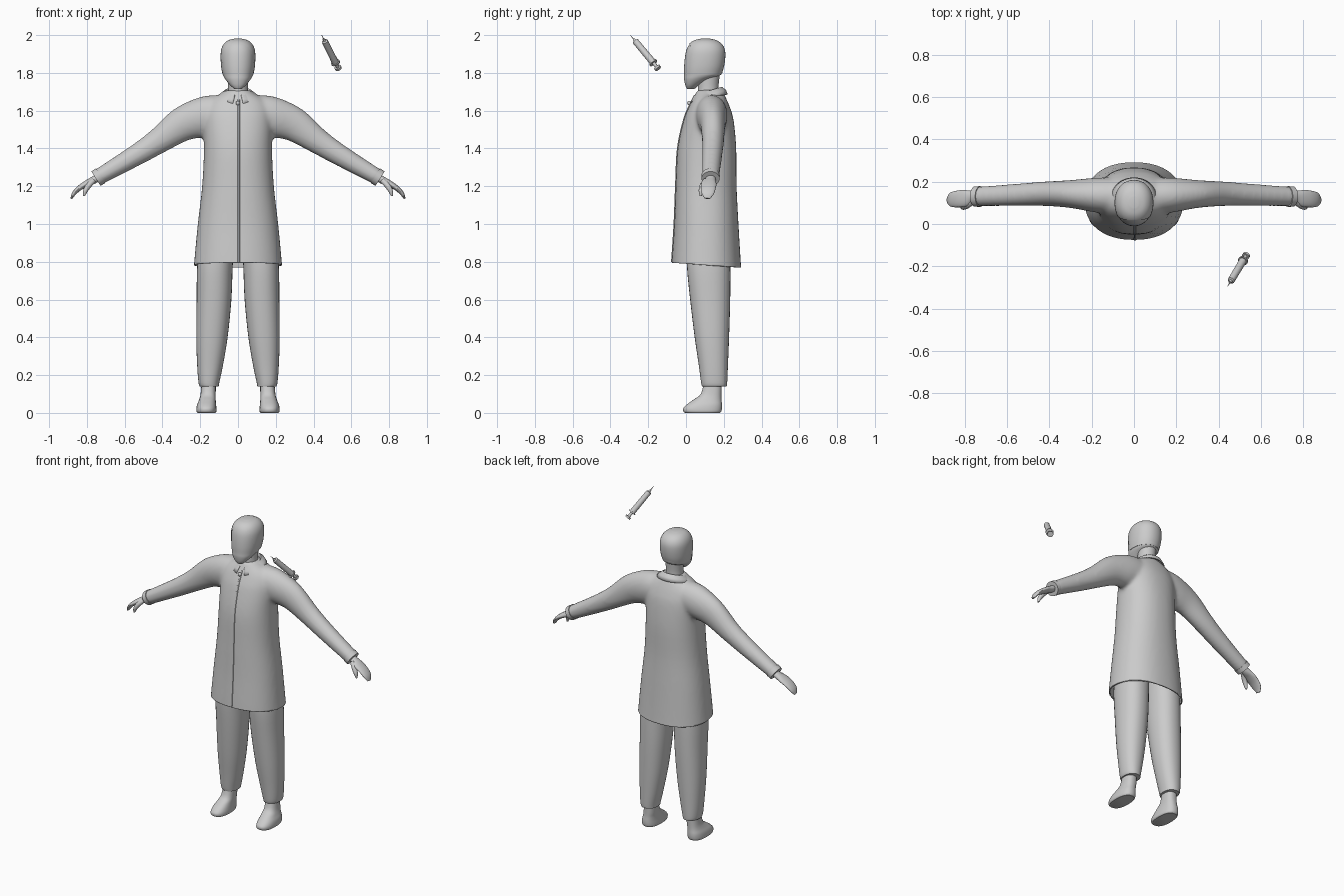
import bpy, bmesh, math
from mathutils import Vector

if "Cube" in bpy.data.objects:
    bpy.data.objects.remove(bpy.data.objects["Cube"])

grey = bpy.data.materials.new("plain_grey")
grey.use_nodes = True
GREY = (0.6, 0.6, 0.6, 1)
grey.diffuse_color = GREY
grey.node_tree.nodes["Principled BSDF"].inputs["Base Color"].default_value = GREY


def finish(name, bm, angle=40):
    """Turn a bmesh into a smooth shaded object."""
    bmesh.ops.recalc_face_normals(bm, faces=bm.faces)
    mesh = bpy.data.meshes.new(name)
    bm.to_mesh(mesh)
    bm.free()
    mesh.materials.append(grey)
    obj = bpy.data.objects.new(name, mesh)
    bpy.context.collection.objects.link(obj)
    bpy.ops.object.select_all(action='DESELECT')
    obj.select_set(True)
    bpy.context.view_layer.objects.active = obj
    bpy.ops.object.shade_smooth_by_angle(angle=math.radians(angle))
    return obj


def refine(rows, steps):
    """Catmull-Rom interpolation of rows of numbers."""
    out = []
    for i in range(len(rows) - 1):
        a, b, c, d = (rows[max(0, min(len(rows) - 1, i + k))] for k in (-1, 0, 1, 2))
        for s in range(steps):
            t = s / steps
            out.append([0.5 * (2*q + (r - p)*t + (2*p - 5*q + 4*r - w)*t*t
                               + (3*q - p - 3*r + w)*t**3)
                        for p, q, r, w in zip(a, b, c, d)])
    return out + [rows[-1]]


def loft(bm, rings, n=32, power=2.0):
    """Skin closed superellipse rings given as (centre, u, v)."""
    def bend(c):
        return math.copysign(abs(c) ** (2 / power), c)
    loops = []
    for centre, u, v in rings:
        loops.append([bm.verts.new(centre + u * bend(math.cos(2*math.pi*k/n))
                                   + v * bend(math.sin(2*math.pi*k/n))) for k in range(n)])
    for a, b in zip(loops, loops[1:]):
        for k in range(n):
            bm.faces.new((a[k], a[(k+1) % n], b[(k+1) % n], b[k]))
    bm.faces.new(loops[0])
    bm.faces.new(loops[-1])


def stack(rows, steps=4):
    """Rows of z, centre x, half width, front y, back y -> level rings."""
    return [(Vector((x, (f + b) / 2, z)), Vector((w, 0, 0)), Vector((0, (b - f) / 2, 0)))
            for z, x, w, f, b in refine(rows, steps)]


def limb(rows, side, steps=4):
    """Rows of x, y, z, half depth, half thickness along a path -> rings across it."""
    rows = refine(rows, steps)
    pts = [Vector((r[0] * side, r[1], r[2])) for r in rows]
    rings = []
    for i, r in enumerate(rows):
        d = pts[min(i + 1, len(pts) - 1)] - pts[max(i - 1, 0)]
        v = d.cross(Vector((0, 1, 0))).normalized()
        rings.append((pts[i], v.cross(d).normalized() * r[3], v * r[4]))
    return rings


# Coat: body and sleeves fused into one cloth surface
body = [(0.70, 0, .24, -.078, .298), (0.80, 0, .232, -.075, .29), (1.0, 0, .213, -.062, .278),
        (1.2, 0, .19, -.054, .268), (1.4, 0, .18, -.044, .266), (1.55, 0, .182, -.012, .252),
        (1.62, 0, .17, .015, .232), (1.66, 0, .14, .035, .215), (1.69, 0, .09, .05, .2),
        (1.71, 0, .06, .06, .18)]
sleeve = [(.07, .135, 1.58, .08, .1), (.13, .135, 1.578, .085, .105), (.2, .138, 1.562, .08, .105),
          (.30, .142, 1.525, .066, .091), (.425, .143, 1.437, .058, .068),
          (.55, .138, 1.358, .053, .056), (.745, .13, 1.245, .046, .043)]
bm = bmesh.new()
loft(bm, stack(body), 48, 2.25)
for side in (-1, 1):
    loft(bm, limb(sleeve, side))
coat = finish("coat", bm)
remesh = coat.modifiers.new("fuse", 'REMESH')
remesh.mode, remesh.voxel_size = 'VOXEL', 0.011
smooth = coat.modifiers.new("soften", 'SMOOTH')
smooth.factor, smooth.iterations = 0.5, 10
fused = bpy.data.meshes.new_from_object(coat.evaluated_get(bpy.context.evaluated_depsgraph_get()))
bpy.data.objects.remove(coat)
bm = bmesh.new()
bm.from_mesh(fused)
bmesh.ops.bisect_plane(bm, geom=bm.verts[:] + bm.edges[:] + bm.faces[:], clear_inner=True,
                       plane_co=(0, .11, .782), plane_no=(0, .07, 1))
coat = finish("coat", bm)
cloth = coat.modifiers.new("thickness", 'SOLIDIFY')
cloth.thickness = 0.008

# Front closure: a narrow raised edge down the coat, and a top button
bm = bmesh.new()
edge = [(Vector((.004, f, z)), Vector((.006, 0, 0)), Vector((0, .004, 0)))
        for z, x, w, f, b in refine(body[1:8], 5)]
loft(bm, edge, 8)
finish("coat_front_edge", bm)
bm = bmesh.new()
bmesh.ops.create_uvsphere(bm, u_segments=16, v_segments=8, radius=.012)
bmesh.ops.translate(bm, verts=bm.verts, vec=(0, .018, 1.64))
finish("top_button", bm)

# Collar: folded band, open at the front
bm = bmesh.new()
strips = []
for k in range(49):
    t = math.radians(-166 + 332 * k / 48)
    s, c = math.sin(t), math.cos(t)
    drop = (1 - c) / 2
    point = drop ** 6
    strips.append([bm.verts.new(p) for p in (
        (.062 * s, .115 + .065 * c, 1.70 - .045 * drop),
        (.072 * s, .115 + .075 * c, 1.722 - .045 * drop),
        (.09 * s, .12 + .088 * c, 1.708 - .045 * drop - .005 * point),
        (.107 * s, .12 + .097 * c, 1.685 - .022 * drop - .03 * point))])
for a, b in zip(strips, strips[1:]):
    for j in range(3):
        bm.faces.new((a[j], a[j+1], b[j+1], b[j]))
collar = finish("collar", bm, 60)
fold = collar.modifiers.new("thickness", 'SOLIDIFY')
fold.thickness, fold.offset = 0.008, 0

# Head, neck and fitted cap
skull = [(1.715, 0, .02, .005, .045), (1.735, 0, .042, -.004, .07), (1.765, 0, .066, -.01, .13),
         (1.79, 0, .079, -.01, .185), (1.83, 0, .086, -.01, .198), (1.88, 0, .089, -.006, .205),
         (1.92, 0, .086, .002, .203), (1.95, 0, .073, .018, .188), (1.97, 0, .05, .045, .16),
         (1.979, 0, .018, .08, .125)]
bm = bmesh.new()
loft(bm, stack(skull), 40, 2.15)
finish("head", bm, 60)
bm = bmesh.new()
loft(bm, stack([(z, x, w + .003, f - .003, b + .003) for z, x, w, f, b in skull[3:]]), 40, 2.15)
bmesh.ops.translate(bm, verts=bm.verts, vec=(0, 0, .002))
bmesh.ops.bisect_plane(bm, geom=bm.verts[:] + bm.edges[:] + bm.faces[:], clear_inner=True,
                       plane_co=(0, .018, 1.955), plane_no=(0, 1, .25))
finish("cap", bm, 50)
bm = bmesh.new()
loft(bm, stack([(1.66, 0, .058, .06, .18), (1.72, 0, .052, .063, .172),
                (1.80, 0, .056, .06, .18)]), 32)
finish("neck", bm)

# Paired parts: trousers, feet, cuffs, hands
leg = [(.14, .152, .05, .085, .215), (.16, .154, .055, .08, .218), (.25, .148, .068, .068, .222),
       (.4, .138, .083, .046, .228), (.6, .127, .092, .022, .234), (.78, .122, .094, .005, .235),
       (.92, .11, .09, .01, .23)]
foot = [(0, .167, .048, -.005, .18), (.008, .167, .053, -.014, .187), (.025, .167, .053, -.014, .19),
        (.045, .166, .05, .005, .19), (.07, .162, .044, .04, .188), (.1, .158, .04, .078, .188),
        (.16, .155, .038, .095, .19)]
palm = [(.72, .13, 1.26, .026, .022), (.765, .13, 1.232, .028, .02), (.80, .122, 1.215, .04, .017),
        (.84, .118, 1.19, .039, .014), (.868, .115, 1.162, .033, .011), (.882, .112, 1.135, .015, .005)]
thumb = [(.765, .105, 1.23, .014, .014), (.79, .088, 1.205, .015, .015),
         (.808, .08, 1.175, .013, .012), (.815, .078, 1.148, .005, .005)]
cuff = [(.727, .13, 1.256, .049, .046), (.752, .13, 1.24, .048, .045)]
for side, label in ((-1, "right"), (1, "left")):
    for part, rows, power in (("trouser_leg", leg, 2.2), ("foot", foot, 2.4)):
        bm = bmesh.new()
        loft(bm, stack([(z, x * side, w, f, b) for z, x, w, f, b in rows]), 32, power)
        finish(label + "_" + part, bm)
    for part, rows in (("cuff", cuff), ("hand", palm), ("thumb", thumb)):
        bm = bmesh.new()
        loft(bm, limb(rows, side), 24)
        finish(label + "_" + part, bm)

# Floating syringe: needle, barrel, finger flange, plunger and thumb disc
tip, end = Vector((.443, -.295, 2.0)), Vector((.533, -.145, 1.82))
axis = (end - tip).normalized()
u = axis.orthogonal().normalized()
v = axis.cross(u)
parts = {"needle": [(0, .001), (.04, .004)],
         "barrel": [(.03, .006), (.042, .008), (.046, .017), (.2, .018)],
         "finger_flange": [(.2, .024), (.207, .024)],
         "plunger": [(.2, .009), (.238, .009)],
         "thumb_disc": [(.236, .018), (.248, .018)]}
for part, profile in parts.items():
    bm = bmesh.new()
    loft(bm, [(tip + axis * d, u * r, v * r) for d, r in profile], 20)
    finish("syringe_" + part, bm, 30)
